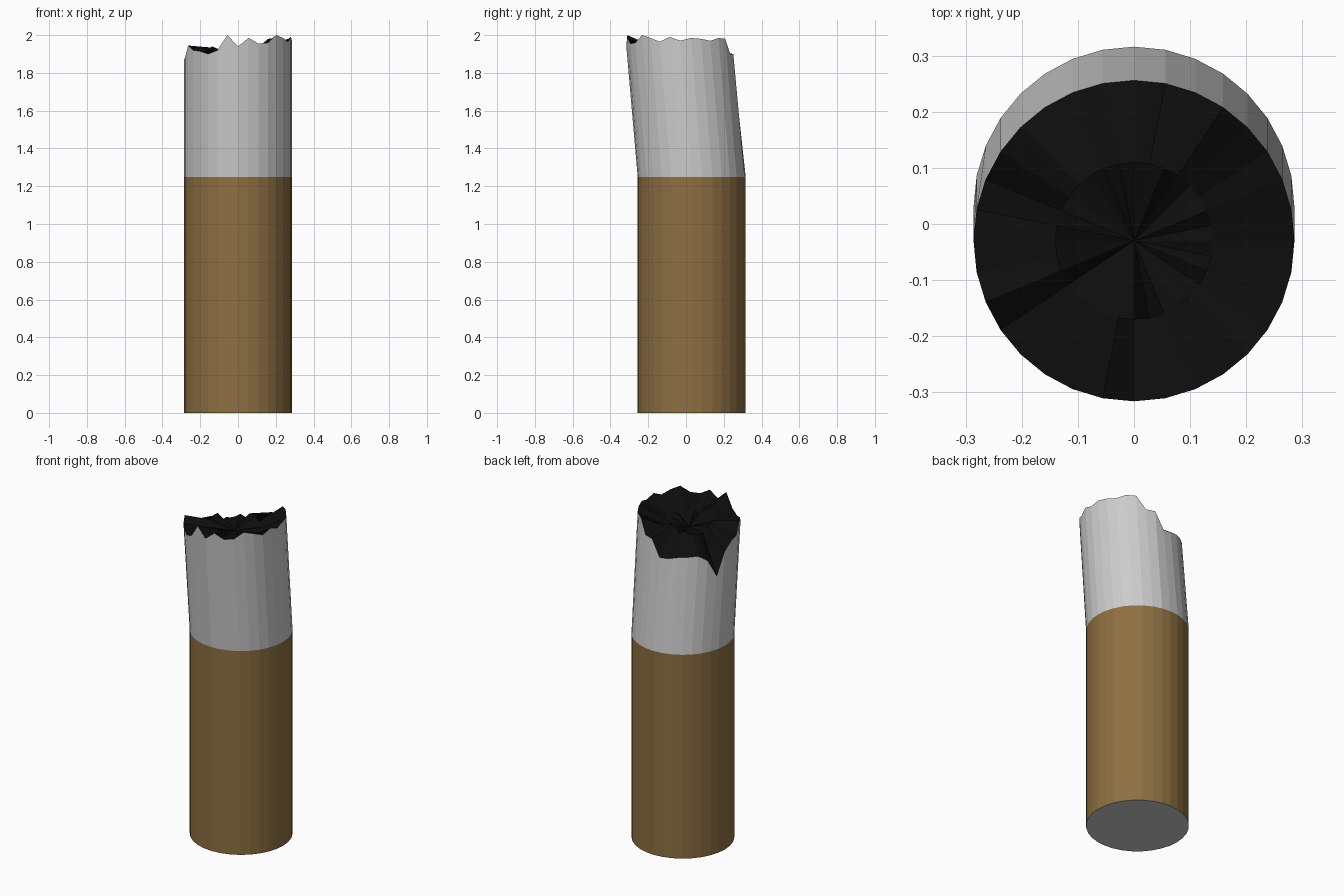
import bpy
import math
import random

if "Cube" in bpy.data.objects:
    bpy.data.objects.remove(bpy.data.objects["Cube"])

random.seed(4)
N = 32          # sides
R = 0.286       # stub radius
BASE_Y, TIP_Y = 0.03, -0.03
SEAM_Z = 1.25   # filter / paper joint

# Torn rim heights, counter-clockwise from +x
RIM = [1.97, 1.985, 1.98, 1.97, 1.985, 1.98, 1.90, 1.90,
       1.80, 1.805, 1.82, 1.825, 1.83, 1.795, 1.69, 1.825,
       1.87, 1.88, 1.945, 1.92, 1.915, 1.90, 1.92, 2.0,
       1.94, 1.985, 1.955, 1.96, 2.0, 1.985, 1.965, 1.99]


def ring(radius, cy, heights):
    return [(radius * math.cos(2 * math.pi * i / N),
             cy + radius * math.sin(2 * math.pi * i / N), heights[i]) for i in range(N)]


def make(name, verts, faces, color=None):
    mesh = bpy.data.meshes.new(name)
    mesh.from_pydata(verts, [], faces)
    ob = bpy.data.objects.new(name, mesh)
    bpy.context.collection.objects.link(ob)
    if color:
        mat = bpy.data.materials.new(name)
        mat.diffuse_color = color
        mat.use_nodes = True
        mat.node_tree.nodes["Principled BSDF"].inputs["Base Color"].default_value = mat.diffuse_color
        mesh.materials.append(mat)
    return ob


def bridge(start=0):
    return [(start + i, start + (i + 1) % N, start + N + (i + 1) % N, start + N + i)
            for i in range(N)]


bottom = ring(R, BASE_Y, [0.0] * N)
seam = ring(R, BASE_Y, [SEAM_Z] * N)
rim = ring(R, TIP_Y, RIM)

# Filter wall and its plain end
make("filter", bottom + seam, bridge(), (0.27, 0.16, 0.055, 1))
make("filter_end", bottom, [tuple(reversed(range(N)))])

# Leaning paper sleeve with torn edge
make("paper_sleeve", seam + rim, bridge())

# Burnt tip: rumpled inner ring falling to the centre
inner = ring(0.14, TIP_Y, [1.915 + random.uniform(-0.03, 0.03) for _ in range(N)])
fan = [(N + i, N + (i + 1) % N, 2 * N) for i in range(N)]
make("burnt_tip", rim + inner + [(0, TIP_Y, 1.88)], bridge() + fan, (0.004, 0.004, 0.004, 1))
